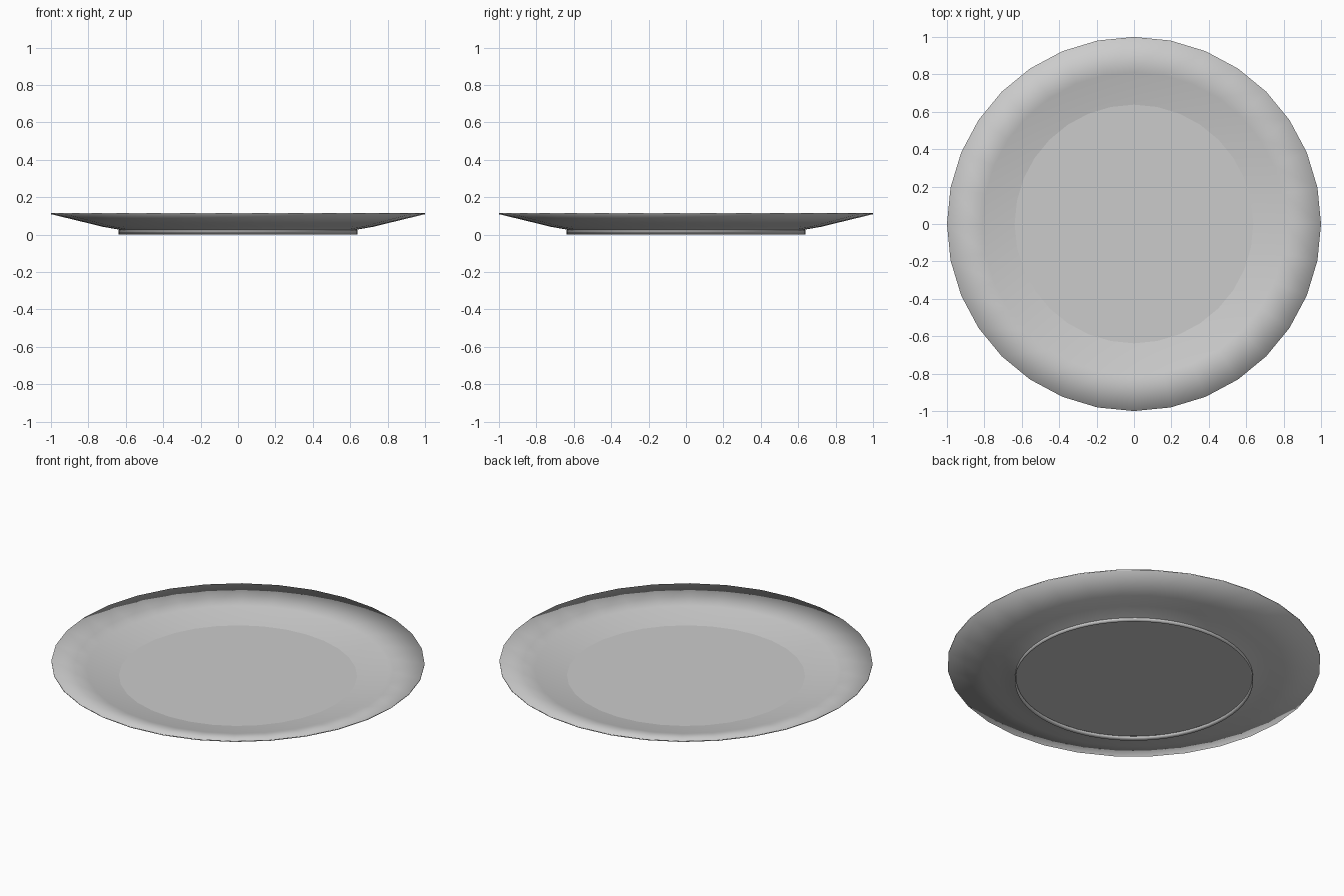
import bpy, bmesh, math

if "Cube" in bpy.data.objects:
    bpy.data.objects.remove(bpy.data.objects["Cube"])


def lathe(name, profile, sides, cap_ends=False):
    """Spin a list of (radius, height) points around z."""
    bm = bmesh.new()
    rings = []
    for r, z in profile:
        rings.append([bm.verts.new((r * math.cos(2 * math.pi * i / sides),
                                    r * math.sin(2 * math.pi * i / sides), z))
                      for i in range(sides)])
    for a, b in zip(rings, rings[1:]):
        for i in range(sides):
            j = (i + 1) % sides
            bm.faces.new((a[i], a[j], b[j], b[i]))
    if cap_ends:
        bm.faces.new(rings[0][::-1])
        bm.faces.new(rings[-1])
    for f in bm.faces:
        f.smooth = len(f.verts) == 4
    mesh = bpy.data.meshes.new(name)
    bm.to_mesh(mesh)
    bm.free()
    obj = bpy.data.objects.new(name, mesh)
    bpy.context.collection.objects.link(obj)
    return obj


# Dish: underside from the centre disc out to the thin rim, then back in on top
underside = [(0.63, 0.022), (0.64, 0.027), (0.73, 0.043), (0.81, 0.063), (1.0, 0.109)]
upper = [(1.0, 0.115), (0.81, 0.071), (0.73, 0.052), (0.638, 0.035)]
dish = lathe("dish", underside + upper, 32, cap_ends=True)

# Foot: thin open ring below the dish
foot = lathe("foot_ring", [(0.633, 0.024), (0.638, 0.0), (0.638, 0.024)], 64)
